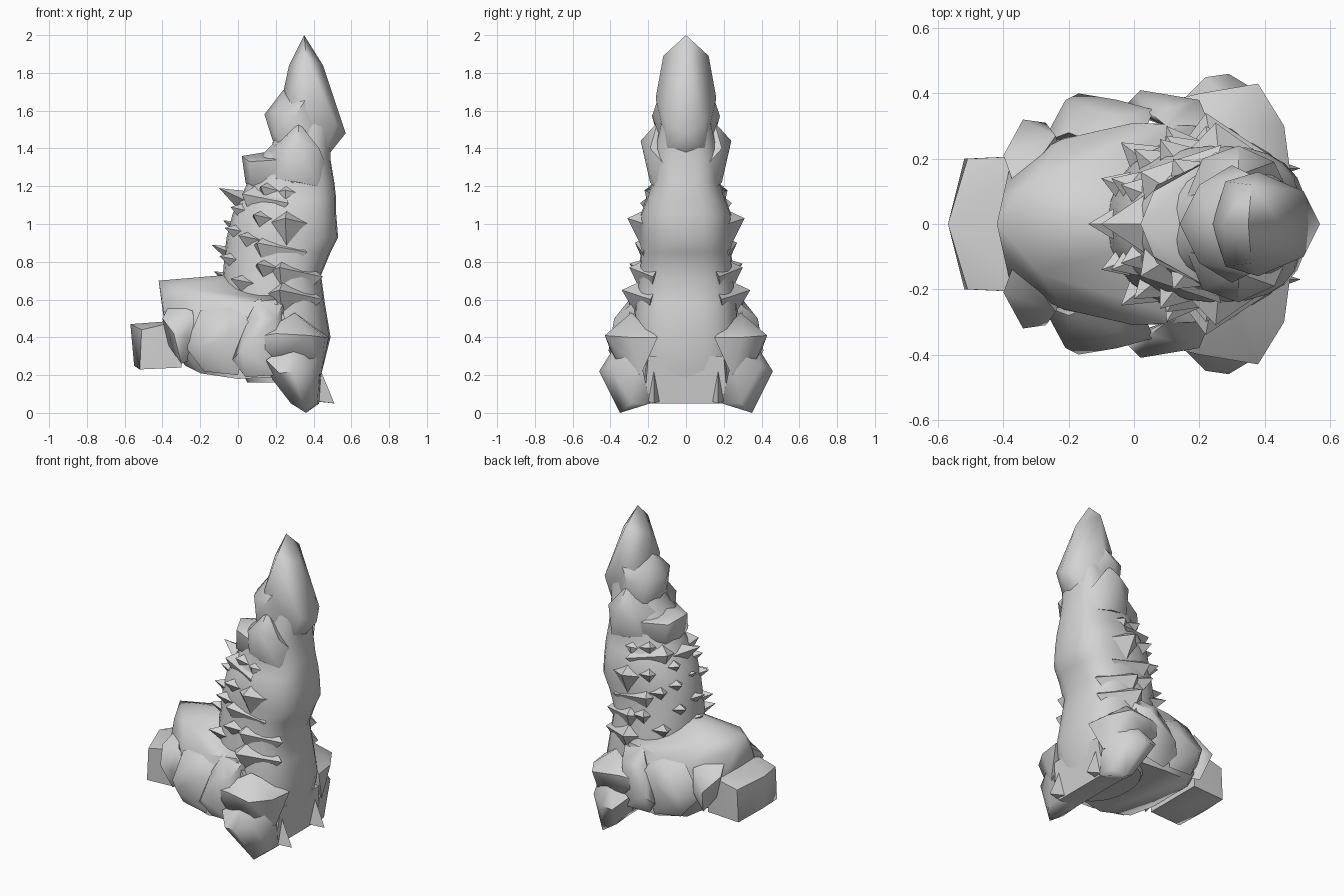
import bpy
import bmesh
import math
from mathutils import Vector

default = bpy.data.objects.get("Cube")
if default:
    bpy.data.objects.remove(default, do_unlink=True)

stone = bpy.data.materials.new("light grey stone")
stone.use_nodes = True
GREY = (0.65, 0.65, 0.65, 1)
stone.diffuse_color = GREY
stone.node_tree.nodes["Principled BSDF"].inputs["Base Color"].default_value = GREY

parts = []


def finish(name, bm):
    """Turn a bmesh into a named, coloured object."""
    bmesh.ops.recalc_face_normals(bm, faces=bm.faces)
    mesh = bpy.data.meshes.new(name)
    bm.to_mesh(mesh)
    bm.free()
    mesh.materials.append(stone)
    obj = bpy.data.objects.new(name, mesh)
    bpy.context.collection.objects.link(obj)
    parts.append(obj)


def hull(name, points):
    """Faceted boulder wrapped around a handful of corner points."""
    bm = bmesh.new()
    for p in points:
        bm.verts.new(p)
    bmesh.ops.remove_doubles(bm, verts=bm.verts, dist=0.0001)
    bmesh.ops.convex_hull(bm, input=bm.verts)
    loose = [v for v in bm.verts if not v.link_faces]
    bmesh.ops.delete(bm, geom=loose, context='VERTS')
    finish(name, bm)


def flip(points):
    return [(x, -y, z) for x, y, z in points]


def centre_rock(name, points):
    """One boulder that straddles the middle plane."""
    hull(name, points + flip(points))


def rock_pair(name, points):
    """Two boulders, one on each side of the middle plane."""
    hull(name + "_back", points)
    hull(name + "_front", flip(points))


def shard(name, tip, width, height, drop):
    """Broad wedge growing from the spire axis up and out to its tip."""
    tip = Vector(tip)
    axis = Vector((0.28, 0, tip.z - drop))
    root = axis.lerp(tip, 0.45)
    out = (tip - root).normalized()
    side = out.cross(Vector((0, 0, 1))).normalized()
    up = side.cross(out)
    ring = [root + side * width, root - side * width,
            root + up * height, root - up * height * 1.2]
    hull(name, [tip] + ring)


# Spire core: stacked sections, boxy on the tall side (height, left, right, half width)
sections = [
    (.16, .05, .43, .26), (.4, -.08, .49, .28), (.58, -.08, .46, .27),
    (.73, -.08, .44, .25), (.85, -.07, .49, .24), (.93, -.06, .53, .24),
    (1.05, -.03, .52, .24), (1.13, .01, .52, .21), (1.22, .05, .51, .18),
    (1.34, .1, .49, .18), (1.42, .18, .49, .16), (1.55, .22, .5, .13),
]
SIDES = 24
bm = bmesh.new()
rings = []
for z, left, right, half in sections:
    mid, rad = (left + right) / 2, (right - left) / 2
    ring = []
    for i in range(SIDES):
        a = math.tau * i / SIDES
        c, s = math.cos(a), math.sin(a)
        power = 0.75 if c > 0 else 0.95
        x = math.copysign(abs(c) ** power, c)
        y = math.copysign(abs(s) ** power, s)
        ring.append(bm.verts.new((mid + rad * x, half * y, z)))
    rings.append(ring)
for low, high in zip(rings, rings[1:]):
    for i in range(SIDES):
        j = (i + 1) % SIDES
        bm.faces.new((low[i], low[j], high[j], high[i]))
bm.faces.new(rings[0])
bm.faces.new(rings[-1])
finish("spire_core", bm)

# Pointed cap and the collar that it tapers into
centre_rock("spire_tip", [
    (.35, 0, 2), (.45, 0, 1.84), (.27, 0, 1.84), (.36, .12, 1.89),
    (.38, .16, 1.67), (.57, 0, 1.48), (.52, .1, 1.53), (.24, 0, 1.7),
    (.28, .13, 1.66), (.49, 0, 1.38), (.47, .1, 1.4), (.3, .13, 1.45),
])
centre_rock("spire_collar", [
    (.14, 0, 1.58), (.24, 0, 1.71), (.2, .12, 1.6), (.3, .18, 1.57),
    (.2, 0, 1.39), (.23, .13, 1.4), (.42, .12, 1.42), (.36, .15, 1.66),
])

# Stepped ledge below the cap
centre_rock("upper_ledge", [
    (.02, 0, 1.36), (.04, 0, 1.22), (.06, .1, 1.33), (.07, .12, 1.22),
    (.2, 0, 1.39), (.22, .19, 1.34), (.3, .18, 1.2), (.4, 0, 1.3),
    (.1, 0, 1.1),
])
rock_pair("upper_wing", [
    (.32, .24, 1.44), (.21, .2, 1.4), (.43, .19, 1.4), (.32, .19, 1.22),
    (.16, .08, 1.38), (.47, .1, 1.3), (.32, .15, 1.54), (.2, .17, 1.24),
    (.42, .17, 1.2),
])

# Wedges along the middle of the rough side
for i, (x, z) in enumerate([(-.1, 1.19), (-.08, 1.02), (-.14, .89), (-.13, .75)]):
    shard(f"ridge_shard_{i}", (x, 0, z), .14, .08, .18)

# Large wedges stepping down each flank, then smaller ones filling between
big = [
    (.25, .22, 1.18), (.25, .31, 1.03), (.22, .3, .77), (.22, .34, .65),
    (.1, .27, .9), (.02, .16, 1.16),
]
small = [
    (-.07, .14, .98), (-.1, .14, .83), (.08, .26, 1.05), (.1, .3, .79),
    (-.04, .25, .71), (.12, .2, 1.2), (-.04, .12, 1.09), (0, .23, .94),
]
for kind, tips, width, height in (("large", big, .2, .16), ("small", small, .14, .11)):
    for i, (x, y, z) in enumerate(tips):
        rock = f"{kind}_flank_shard_{i}"
        shard(rock + "_back", (x, y, z), width, height, .09)
        shard(rock + "_front", (x, -y, z), width, height, .09)

# Broad lower mass leaning out to the low side
centre_rock("lower_mass", [
    (-.42, 0, .7), (-.4, .09, .62), (-.29, .15, .66), (-.1, .08, .7),
    (-.38, 0, .4), (-.38, .18, .44), (-.28, .16, .25), (-.2, .27, .21),
    (0, .31, .18), (.2, .28, .19), (-.22, .26, .56), (0, .31, .58),
    (.2, .3, .6), (.3, .3, .4), (.05, .05, .74),
])
rock_pair("outer_boulder", [
    (-.4, .21, .5), (-.34, .32, .42), (-.27, .31, .4), (-.37, .2, .36),
    (-.3, .25, .26), (-.24, .27, .54), (-.2, .15, .3), (-.36, .1, .58),
])
rock_pair("middle_boulder", [
    (-.21, .38, .38), (-.17, .4, .34), (-.05, .38, .42), (-.2, .28, .54),
    (-.18, .31, .22), (0, .33, .2), (.06, .35, .48), (0, .2, .62),
    (-.05, .33, .54), (-.28, .25, .35),
])
rock_pair("inner_boulder", [
    (.02, .41, .33), (-.03, .36, .28), (.1, .37, .36), (.05, .34, .5),
    (.2, .38, .5), (.04, .32, .19), (.2, .34, .2), (.25, .26, .6),
    (.1, .3, .6),
])

# End block sticking out at the foot of the low side
centre_rock("end_block", [
    (-.57, 0, .47), (-.55, 0, .25), (-.51, .2, .44), (-.52, .2, .23),
    (-.3, .21, .49), (-.3, .2, .24),
])

# Flared feet under the tall side
rock_pair("foot_flare", [
    (.29, .46, .22), (.22, .45, .21), (.39, .4, .25), (.15, .38, .28),
    (.36, .35, 0), (.28, .32, .05), (.18, .28, .18), (.42, .29, .05),
    (.43, .19, .05), (.44, .25, .33), (.28, .19, .06), (.3, .36, .38),
])
rock_pair("foot_shoulder", [
    (.38, .43, .41), (.46, .3, .4), (.2, .4, .42), (.3, .29, .53),
    (.44, .24, .2), (.38, .37, .28), (.2, .38, .28), (.48, .15, .4),
    (.2, .2, .3), (.08, .37, .4),
])
rock_pair("foot_fin", [
    (.51, .17, .05), (.44, .17, .22), (.43, .2, .06), (.42, .14, .06),
])
centre_rock("foot_bridge", [
    (.42, .22, .05), (.28, .22, .06), (.18, .25, .18), (.45, .2, .3),
    (.2, .2, .3),
])

# Smooth shading with crisp creases
bpy.ops.object.select_all(action='DESELECT')
for obj in parts:
    obj.select_set(True)
bpy.context.view_layer.objects.active = parts[0]
bpy.ops.object.shade_smooth_by_angle(angle=math.radians(55))
